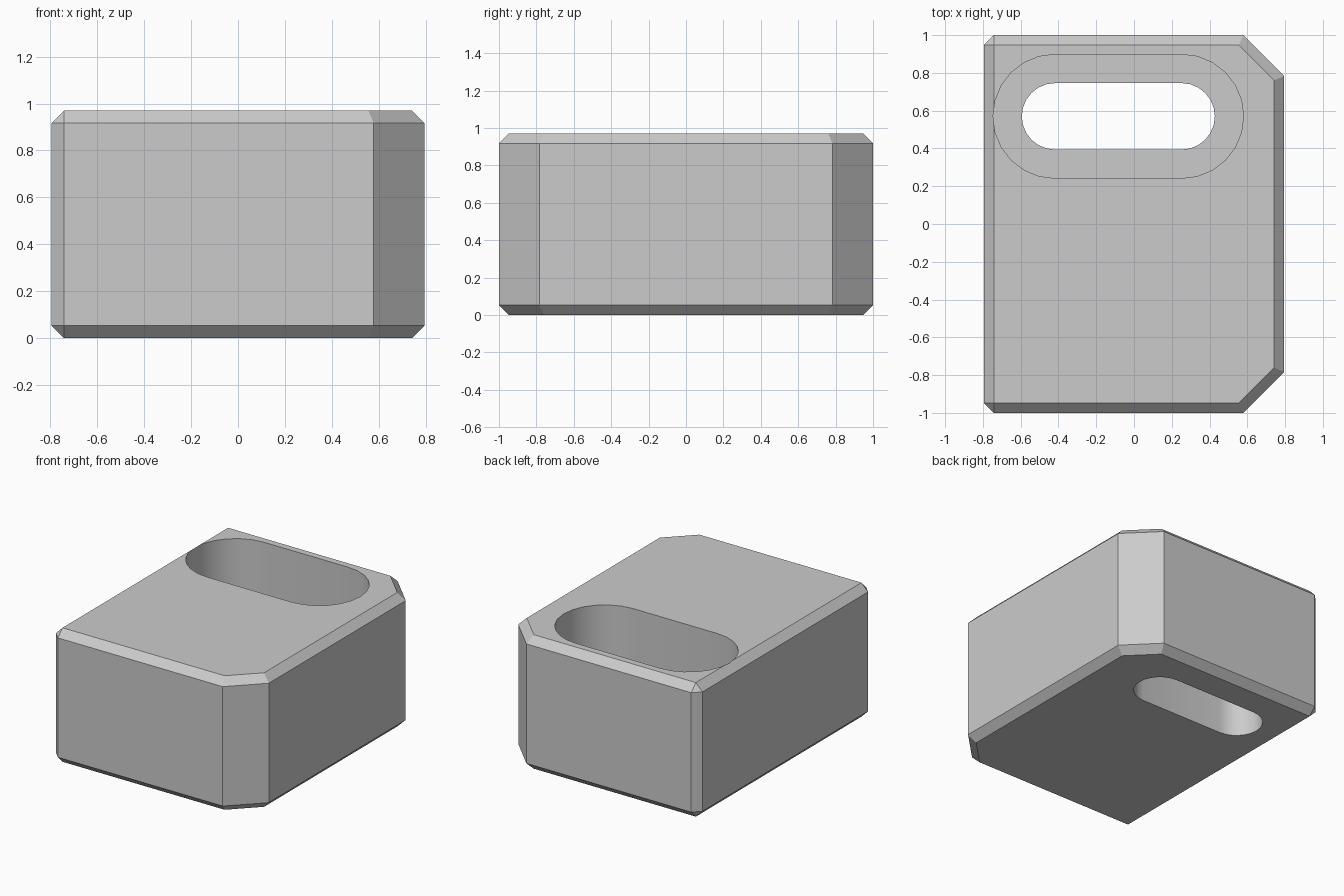
import bpy, bmesh, math
from mathutils import Vector

if "Cube" in bpy.data.objects:
    bpy.data.objects.remove(bpy.data.objects["Cube"], do_unlink=True)

HALF_X, HALF_Y, HEIGHT = 0.795, 1.0, 0.97
CORNER, CHAMFER = 0.217, 0.053
SLOT_LEFT, SLOT_RIGHT, SLOT_Y = -0.418, 0.252, 0.57
LEDGE_Z = 0.4

grey = bpy.data.materials.new("plain_grey")
grey.use_nodes = True
colour = (0.6, 0.6, 0.6, 1)
grey.diffuse_color = colour
grey.node_tree.nodes["Principled BSDF"].inputs["Base Color"].default_value = colour


def prism(name, outline, low, high):
    """Extrude a flat outline between two heights."""
    bm = bmesh.new()
    face = bm.faces.new([bm.verts.new((x, y, low)) for x, y in outline])
    top = bmesh.ops.extrude_face_region(bm, geom=[face])["geom"]
    moved = [v for v in top if isinstance(v, bmesh.types.BMVert)]
    bmesh.ops.translate(bm, verts=moved, vec=Vector((0, 0, high - low)))
    bmesh.ops.recalc_face_normals(bm, faces=bm.faces)
    mesh = bpy.data.meshes.new(name)
    bm.to_mesh(mesh)
    bm.free()
    mesh.materials.append(grey)
    obj = bpy.data.objects.new(name, mesh)
    bpy.context.collection.objects.link(obj)
    return obj


def slot_outline(radius, steps=12):
    """Rounded slot shape around two end centres."""
    points = []
    for cx, start in ((SLOT_RIGHT, -math.pi / 2), (SLOT_LEFT, math.pi / 2)):
        for i in range(steps + 1):
            a = start + math.pi * i / steps
            points.append((cx + radius * math.cos(a), SLOT_Y + radius * math.sin(a)))
    return points


# Block with two clipped corners on its left side
block = prism("block", [
    (-HALF_X, -HALF_Y), (HALF_X - CORNER, -HALF_Y), (HALF_X, CORNER - HALF_Y),
    (HALF_X, HALF_Y - CORNER), (HALF_X - CORNER, HALF_Y), (-HALF_X, HALF_Y)], 0, HEIGHT)

# Small chamfer on the rims and the two square upright edges
bm = bmesh.new()
bm.from_mesh(block.data)
edges = []
for e in bm.edges:
    a, b = (v.co for v in e.verts)
    upright = abs(a.z - b.z) > 0.1
    if not upright or a.x < 0:
        edges.append(e)
bmesh.ops.bevel(bm, geom=edges, offset=CHAMFER, segments=1, affect="EDGES", profile=0.5)
bm.to_mesh(block.data)
bm.free()

# Stepped slot: wide recess from the top, narrow opening right through
cutters = [prism("recess_cutter", slot_outline(0.328), LEDGE_Z, HEIGHT + 0.2),
           prism("through_cutter", slot_outline(0.176), -0.2, LEDGE_Z + 0.1)]
for cutter in cutters:
    cutter.hide_render = True
    mod = block.modifiers.new(cutter.name, "BOOLEAN")
    mod.operation = "DIFFERENCE"
    mod.solver = "EXACT"
    mod.object = cutter

bpy.ops.object.select_all(action="DESELECT")
block.select_set(True)
bpy.context.view_layer.objects.active = block
for cutter in cutters:
    bpy.ops.object.modifier_apply(modifier=cutter.name)
    bpy.data.objects.remove(cutter, do_unlink=True)

# Smooth slot ends, crisp chamfers
bpy.ops.object.shade_smooth_by_angle(angle=math.radians(25))
